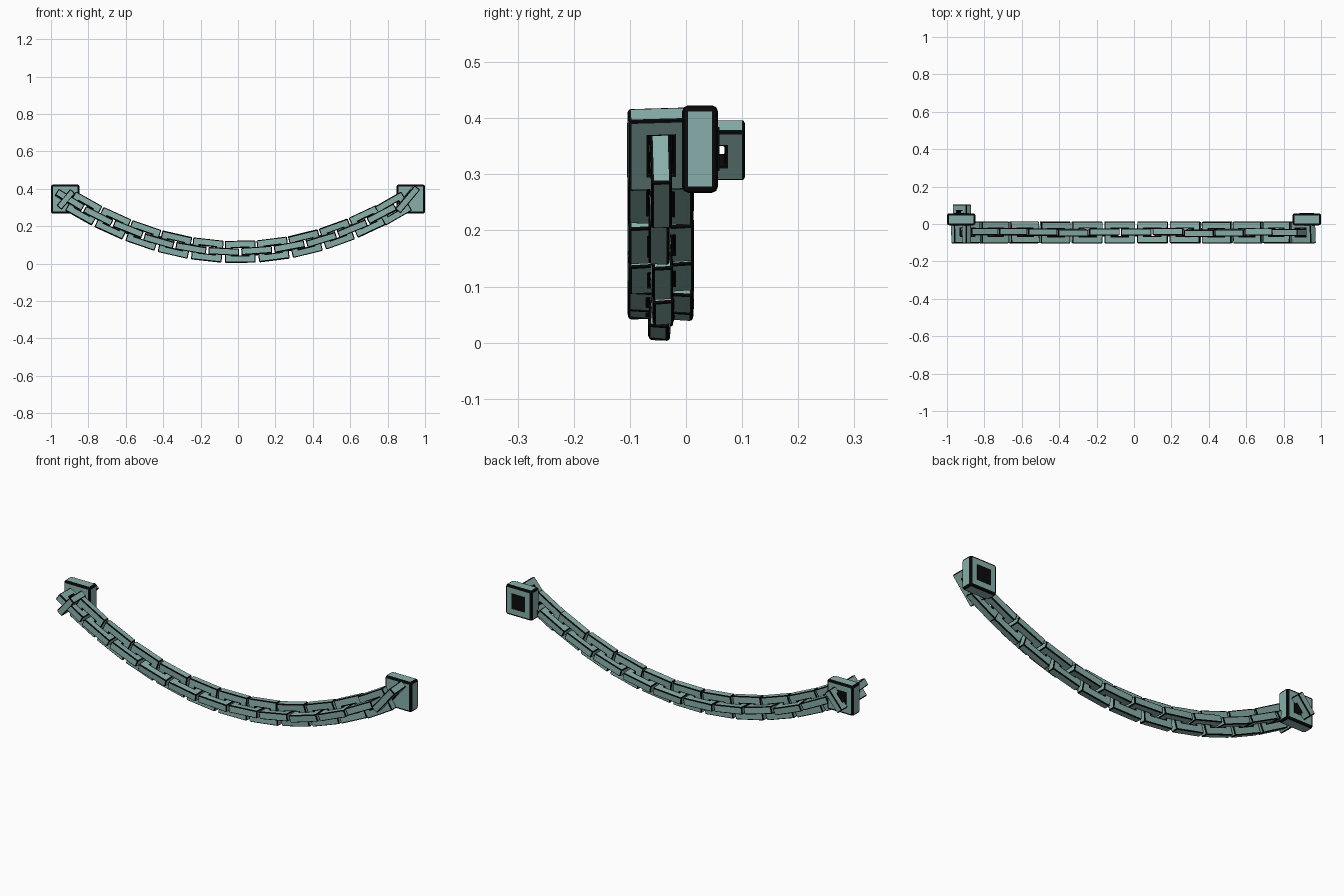
import bpy, bmesh, math, random
from mathutils import Matrix

if "Cube" in bpy.data.objects:
    bpy.data.objects.remove(bpy.data.objects["Cube"])
random.seed(4)


def material(name, rgb):
    m = bpy.data.materials.new(name)
    m.diffuse_color = (*rgb, 1)
    m.use_nodes = True
    m.node_tree.nodes["Principled BSDF"].inputs["Base Color"].default_value = m.diffuse_color
    return m


METAL = material("aged_teal_metal", (0.25, 0.43, 0.405))
BLACK = material("black_edge_wear", (0.003, 0.003, 0.003))


def finish(bm, name, bevel):
    """Teal body whose bevelled edges are black."""
    bmesh.ops.recalc_face_normals(bm, faces=bm.faces)
    me = bpy.data.meshes.new(name)
    bm.to_mesh(me)
    bm.free()
    me.materials.append(METAL)
    me.materials.append(BLACK)
    ob = bpy.data.objects.new(name, me)
    bpy.context.collection.objects.link(ob)
    if bevel:
        m = ob.modifiers.new("black_edges", 'BEVEL')
        m.width = bevel
        m.segments = 2
        m.limit_method = 'ANGLE'
        m.material = 1
    return ob


def link(name, length, width, bar, matrix):
    """Rectangular ring: long axis X, wide axis Y, thin axis Z, black inside."""
    bm = bmesh.new()
    rings = []
    for inset in (0, bar):
        a, b = length / 2 - inset, width / 2 - inset
        for z in (-bar / 2, bar / 2):
            rings.append([bm.verts.new((x, y, z)) for x, y in
                          ((-a, -b), (a, -b), (a, b), (-a, b))])
    lo, hi, ilo, ihi = rings
    for p, q in ((lo, hi), (hi, ihi), (ihi, ilo), (ilo, lo)):
        for i in range(4):
            j = (i + 1) % 4
            f = bm.faces.new((p[i], p[j], q[j], q[i]))
            f.material_index = 1 if p is ihi else 0
    finish(bm, name, 0.0055).matrix_world = matrix


def box(name, size, centre, bevel, index=0):
    bm = bmesh.new()
    bmesh.ops.create_cube(bm, size=1)
    bmesh.ops.scale(bm, vec=size, verts=bm.verts)
    bmesh.ops.translate(bm, vec=centre, verts=bm.verts)
    for f in bm.faces:
        f.material_index = index
    finish(bm, name, bevel)


# hanging chain: links alternate flat and upright along a sagging parabola
SAG, LOW, CHAIN_Y = 0.34, 0.063, -0.045


def x_at(s):
    x = s
    for _ in range(8):
        x = 0.5 * x + 0.5 * (s - (2 * SAG) ** 2 * x ** 3 / 6)
    return x


for j in range(-12, 11):
    x = x_at(0.10 + 0.088 * j)
    z = LOW + SAG * x * x
    tilt = math.atan(2 * SAG * x)
    if j == 10:  # last link turns up against the right plate
        x, z, tilt = 0.905, 0.345, math.radians(50)
    if j == 9:
        x, z = x - 0.015, z - 0.012
    roll = (math.pi / 2 if j % 2 else 0) + random.uniform(-0.1, 0.1)
    mat = (Matrix.Translation((x, CHAIN_Y, z))
           @ Matrix.Rotation(-tilt, 4, 'Y') @ Matrix.Rotation(roll, 4, 'X'))
    link("chain_link", 0.164, 0.117, 0.038, mat)

# anchor link passing through the left wall plate
mat = (Matrix.Translation((-0.92, 0.0, 0.343))
       @ Matrix.Rotation(math.radians(-50), 4, 'Y')
       @ Matrix.Rotation(math.pi / 2, 4, 'Z'))
link("anchor_link", 0.21, 0.115, 0.036, mat)

# wall plates with a black pad on the back
for side, name in ((-1, "left"), (1, "right")):
    box(name + "_wall_plate", (0.152, 0.064, 0.156), (side * 0.924, 0.025, 0.345), 0.011)
    box(name + "_back_pad", (0.078, 0.004, 0.078), (side * 0.924, 0.058, 0.345), 0, 1)
